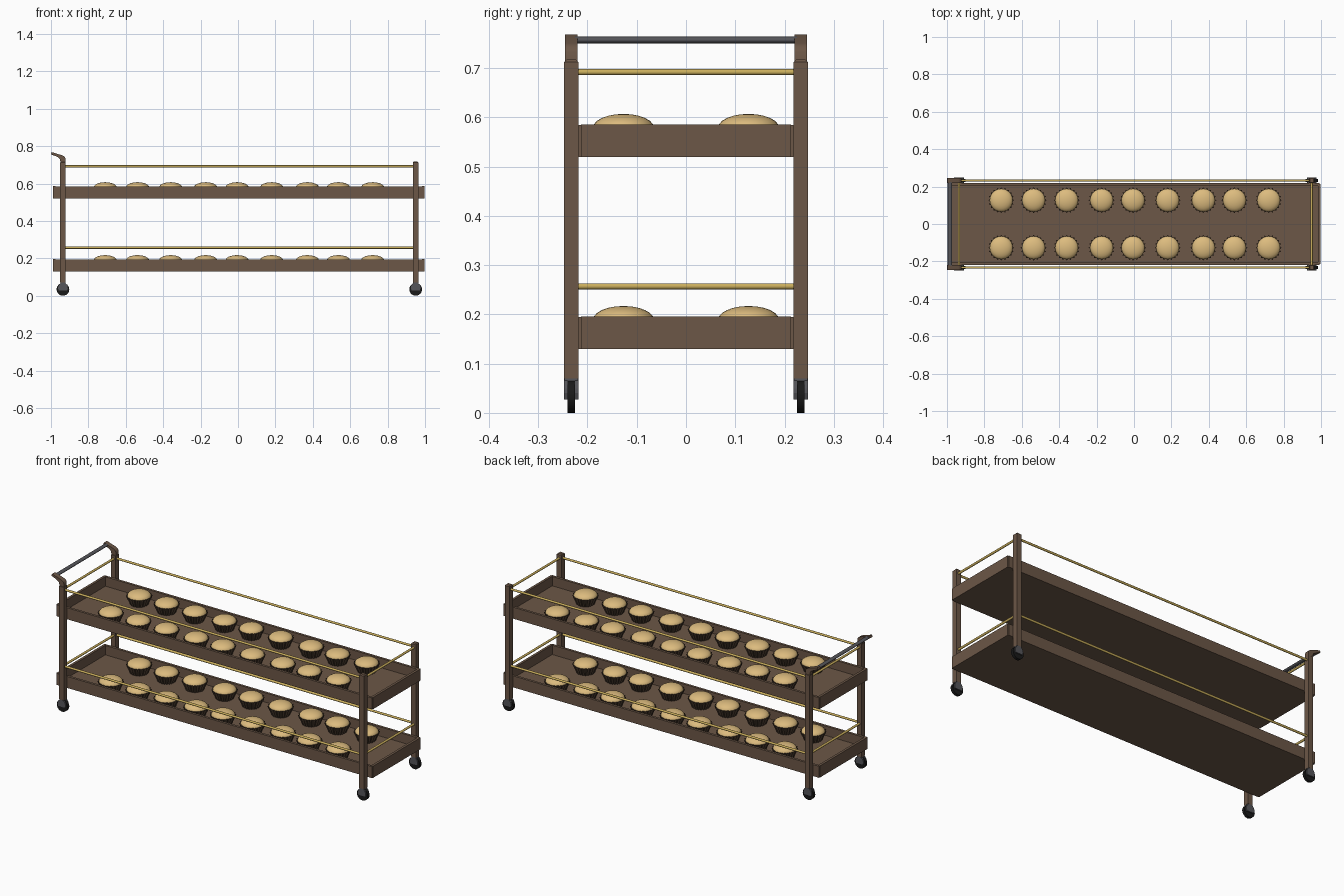
import bpy, bmesh, math
from mathutils import Matrix

if "Cube" in bpy.data.objects:
    bpy.data.objects.remove(bpy.data.objects["Cube"])


def mat(name, r, g, b):
    m = bpy.data.materials.new(name)
    m.diffuse_color = (r, g, b, 1)
    m.use_nodes = True
    m.node_tree.nodes["Principled BSDF"].inputs["Base Color"].default_value = m.diffuse_color
    return m


WOOD = mat("wood", 0.15, 0.095, 0.063)
GOLD = mat("gold", 0.60, 0.43, 0.11)
BAR = mat("dark_metal", 0.09, 0.09, 0.10)
RUBBER = mat("rubber", 0.01, 0.01, 0.01)
CAKE = mat("cake", 0.72, 0.50, 0.21)
PAPER = mat("paper_cup", 0.07, 0.045, 0.028)


def finish(name, bm, material, smooth=False):
    bmesh.ops.recalc_face_normals(bm, faces=bm.faces)
    me = bpy.data.meshes.new(name)
    bm.to_mesh(me)
    bm.free()
    me.materials.append(material)
    ob = bpy.data.objects.new(name, me)
    bpy.context.collection.objects.link(ob)
    if smooth:
        bpy.ops.object.select_all(action='DESELECT')
        ob.select_set(True)
        bpy.context.view_layer.objects.active = ob
        bpy.ops.object.shade_smooth_by_angle(angle=math.radians(40))
    return ob


def add_box(bm, x0, x1, y0, y1, z0, z1):
    m = Matrix.LocRotScale(((x0 + x1) / 2, (y0 + y1) / 2, (z0 + z1) / 2), None,
                           (x1 - x0, y1 - y0, z1 - z0))
    return bmesh.ops.create_cube(bm, size=1, matrix=m)['verts']


def rod(name, axis, centre, length, r, material, sides=16, scale=(1, 1, 1)):
    bm = bmesh.new()
    bmesh.ops.create_cone(bm, cap_ends=True, segments=sides, radius1=r, radius2=r, depth=length)
    rot = Matrix.Rotation(math.pi / 2, 4, 'Y' if axis == 'x' else 'X')
    bm.transform(Matrix.Translation(centre) @ Matrix.Diagonal((*scale, 1)) @ rot)
    return finish(name, bm, material, True)


def extrude_xz(name, pts, y, width, material, smooth=False):
    bm = bmesh.new()
    f = bm.faces.new([bm.verts.new((x, y - width / 2, z)) for x, z in pts])
    g = bmesh.ops.extrude_face_region(bm, geom=[f])['geom']
    bmesh.ops.translate(bm, vec=(0, width, 0),
                        verts=[v for v in g if isinstance(v, bmesh.types.BMVert)])
    return finish(name, bm, material, smooth)


XL, XR, YP = -0.936, 0.95, 0.233
TRAYS = {"lower": 0.13, "upper": 0.52}

# Open trays: floor, long sides and end boards
for level, z in TRAYS.items():
    bm = bmesh.new()
    add_box(bm, -0.985, 0.99, -0.21, 0.21, z, z + 0.012)
    for s in (-1, 1):
        y0, y1 = sorted((s * 0.204, s * 0.218))
        add_box(bm, -0.988, 0.993, y0, y1, z, z + 0.065)
    add_box(bm, -0.99, -0.976, -0.213, 0.213, z, z + 0.066)
    add_box(bm, 0.983, 0.997, -0.213, 0.213, z, z + 0.066)
    finish(level + "_tray", bm, WOOD)

# Corner posts, chamfered at the top
for xn, x in (("left", XL), ("right", XR)):
    for yn, s in (("front", -1), ("back", 1)):
        bm = bmesh.new()
        vs = add_box(bm, x - 0.015, x + 0.015, s * YP - 0.015, s * YP + 0.015, 0.07, 0.717)
        es = [e for e in bm.edges if all(v.co.z > 0.7 for v in e.verts)]
        bmesh.ops.bevel(bm, geom=es, offset=0.005, segments=1, affect='EDGES')
        finish(f"{yn}_{xn}_post", bm, WOOD)

        # Castor: wheel between two cheeks under a hood
        rod(f"{yn}_{xn}_wheel", 'y', (x, s * YP, 0.034), 0.016, 0.034, RUBBER, 24)
        hood = [(x + 0.026 * math.cos(a), 0.04 + 0.031 * math.sin(a))
                for a in [math.pi * i / 10 for i in range(11)]]
        hood = [(x + 0.022, 0.027)] + hood + [(x - 0.022, 0.027)]
        for k in (-1, 1):
            extrude_xz(f"{yn}_{xn}_castor_cheek", hood, s * YP + k * 0.0115, 0.007, BAR)
        bm = bmesh.new()
        add_box(bm, x - 0.014, x + 0.014, s * YP - 0.014, s * YP + 0.014, 0.062, 0.073)
        finish(f"{yn}_{xn}_castor_top", bm, BAR)

# Curved handle arms and grip bar
arm = [(-0.95, 0.70), (-0.922, 0.70), (-0.922, 0.733), (-0.927, 0.743), (-0.938, 0.75),
       (-0.996, 0.768), (-1.0, 0.757), (-0.965, 0.742), (-0.954, 0.733), (-0.95, 0.72)]
for yn, s in (("front", -1), ("back", 1)):
    extrude_xz(yn + "_handle_arm", arm, s * YP, 0.026, WOOD, True)
rod("handle_bar", 'y', (-0.984, 0, 0.757), 0.45, 0.007, BAR, 16, (1.7, 1, 1))

# Brass guard rails on four sides at both levels
for level, z in (("lower", 0.257), ("upper", 0.692)):
    for yn, s in (("front", -1), ("back", 1)):
        rod(f"{level}_{yn}_rail", 'x', ((XL + XR) / 2, s * YP, z), XR - XL, 0.0062, GOLD)
    for xn, x in (("left", XL), ("right", XR)):
        rod(f"{level}_{xn}_rail", 'y', (x, 0, z), 2 * YP, 0.0062, GOLD)


def cupcake_meshes():
    # Fluted paper cup
    bm = bmesh.new()
    n = 40
    rings = []
    for z, ro, ri in ((0.0, 0.047, 0.042), (0.048, 0.069, 0.059)):
        rings.append([bm.verts.new(((ro, ri)[i % 2] * math.cos(math.tau * i / n),
                                    (ro, ri)[i % 2] * math.sin(math.tau * i / n), z))
                      for i in range(n)])
    for i in range(n):
        j = (i + 1) % n
        bm.faces.new((rings[0][i], rings[0][j], rings[1][j], rings[1][i]))
    for r in rings:
        bm.faces.new(r)
    cup = finish("paper_cup", bm, PAPER)
    # Low domed cake top
    bm = bmesh.new()
    bmesh.ops.create_uvsphere(bm, u_segments=24, v_segments=12, radius=1)
    bmesh.ops.delete(bm, geom=[v for v in bm.verts if v.co.z < -0.1], context='VERTS')
    bm.transform(Matrix.Translation((0, 0, 0.047)) @ Matrix.Diagonal((0.062, 0.062, 0.028, 1)))
    return cup, finish("cake_top", bm, CAKE, True)


# Two rows of nine cakes on each tray
parts = cupcake_meshes()
XS = (-0.71, -0.537, -0.36, -0.173, -0.005, 0.18, 0.371, 0.537, 0.72)
for level, z in TRAYS.items():
    for s in (-1, 1):
        for x in XS:
            for p in parts:
                c = bpy.data.objects.new(f"{level}_{p.name}", p.data)
                c.location = (x, s * 0.127, z + 0.012)
                bpy.context.collection.objects.link(c)
for p in parts:
    bpy.data.objects.remove(p)
